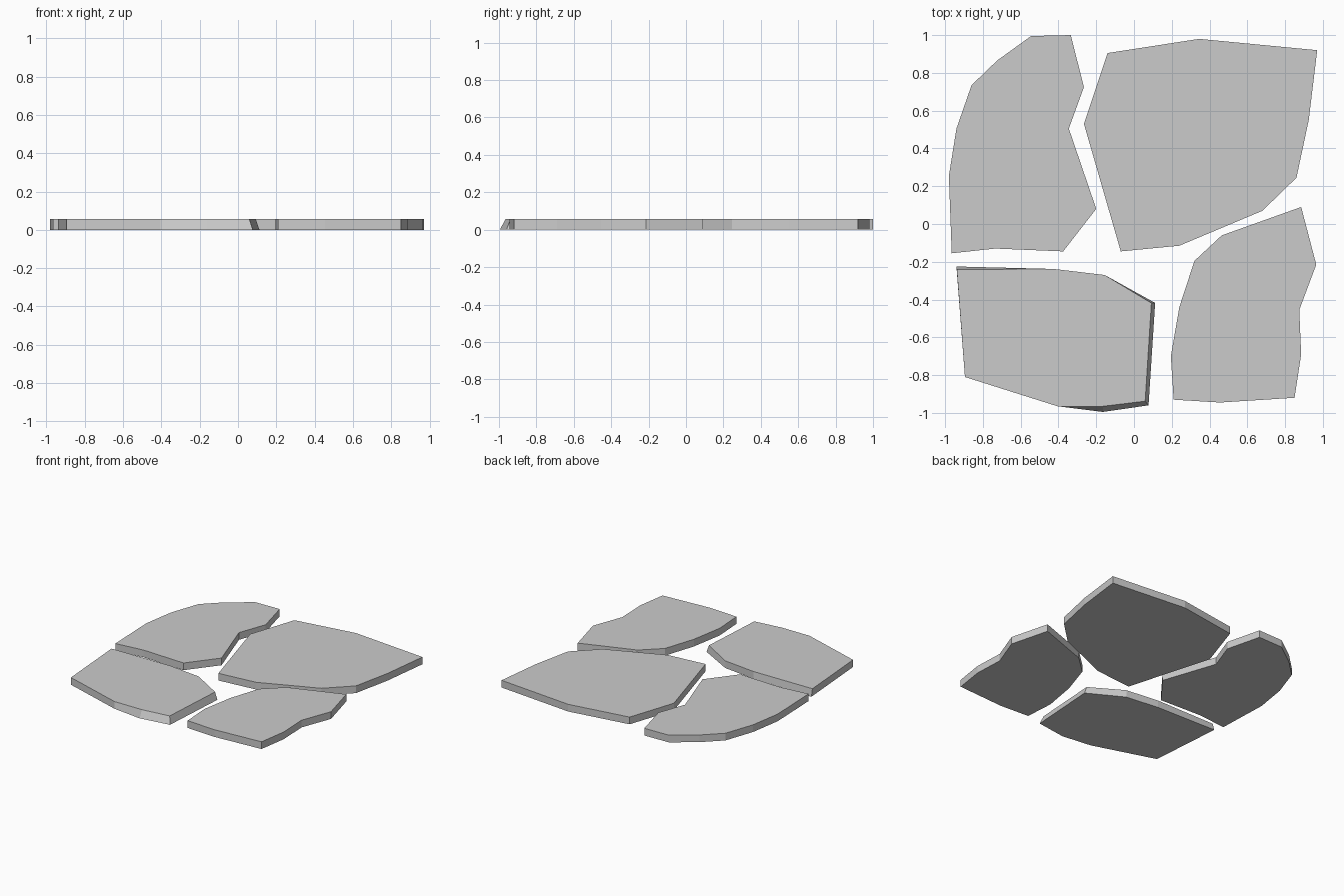
import bpy, bmesh

if "Cube" in bpy.data.objects:
    bpy.data.objects.remove(bpy.data.objects["Cube"])

THICK = 0.057


def slab(name, outline, top_moves=None):
    """Flat stone from an outline; top_moves shifts single top corners inward."""
    bm = bmesh.new()
    top_moves = top_moves or {}
    low = [bm.verts.new((x, y, 0)) for x, y in outline]
    high = []
    for i, (x, y) in enumerate(outline):
        dx, dy = top_moves.get(i, (0, 0))
        high.append(bm.verts.new((x + dx, y + dy, THICK)))
    bm.faces.new(low)
    bm.faces.new(high)
    n = len(outline)
    for i in range(n):
        j = (i + 1) % n
        bm.faces.new((low[i], low[j], high[j], high[i]))
    bmesh.ops.recalc_face_normals(bm, faces=bm.faces)
    mesh = bpy.data.meshes.new(name)
    bm.to_mesh(mesh)
    bm.free()
    obj = bpy.data.objects.new(name, mesh)
    bpy.context.collection.objects.link(obj)
    return obj


# Back left stone
slab("paving_stone_back_left", [
    (-0.545, 0.995), (-0.335, 1.0), (-0.265, 0.725), (-0.345, 0.505),
    (-0.2, 0.08), (-0.375, -0.145), (-0.735, -0.13), (-0.965, -0.155),
    (-0.98, 0.255), (-0.94, 0.505), (-0.86, 0.735), (-0.725, 0.865)])

# Back right stone
slab("paving_stone_back_right", [
    (-0.14, 0.905), (0.345, 0.98), (0.97, 0.92), (0.925, 0.55), (0.86, 0.245),
    (0.68, 0.07), (0.24, -0.115), (-0.07, -0.145), (-0.265, 0.53)])

# Front right stone
slab("paving_stone_front_right", [
    (0.885, 0.09), (0.965, -0.215), (0.875, -0.455), (0.885, -0.69),
    (0.85, -0.92), (0.455, -0.945), (0.21, -0.93), (0.195, -0.7),
    (0.24, -0.44), (0.32, -0.195), (0.465, -0.06)])

# Front left stone, with some slanted sides
slab("paving_stone_front_left", [
    (-0.94, -0.225), (-0.425, -0.238), (-0.155, -0.27), (0.112, -0.418),
    (0.077, -0.96), (-0.165, -0.995), (-0.405, -0.965), (-0.895, -0.81)],
    {0: (0.002, -0.016), 3: (-0.02, 0), 4: (-0.018, 0.022), 5: (0, 0.03)})
